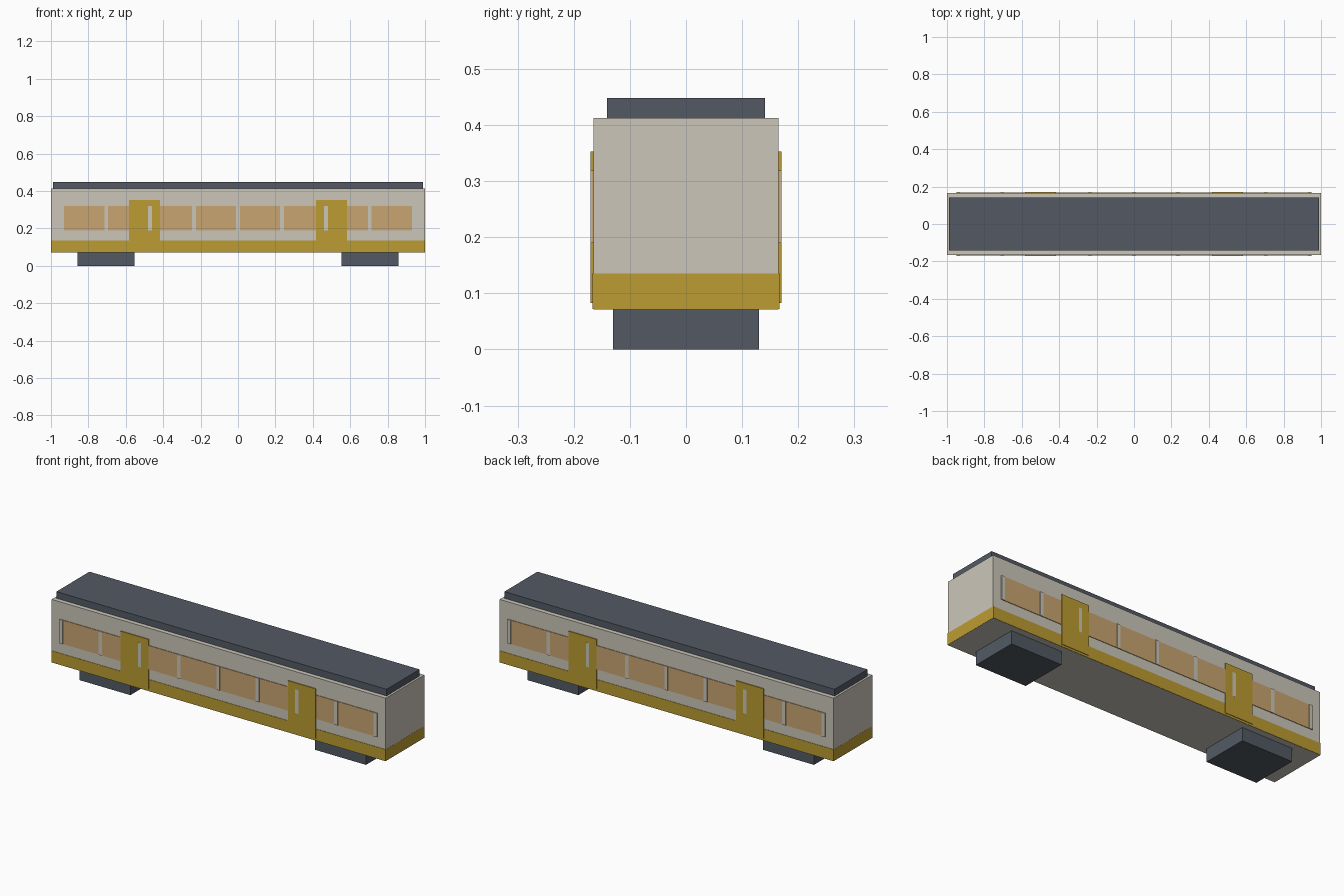
import bpy

if "Cube" in bpy.data.objects:
    bpy.data.objects.remove(bpy.data.objects["Cube"])


def material(name, rgb):
    """Flat colour from 0-255 sRGB, stored as linear."""
    lin = [c / 255 / 12.92 if c < 10 else ((c / 255 + 0.055) / 1.055) ** 2.4 for c in rgb]
    m = bpy.data.materials.new(name)
    m.diffuse_color = (*lin, 1)
    m.use_nodes = True
    m.node_tree.nodes["Principled BSDF"].inputs["Base Color"].default_value = m.diffuse_color
    return m


cream = material("cream_paint", (203, 198, 186))
yellow = material("mustard_paint", (188, 156, 50))
glass = material("amber_glass", (201, 165, 113))
slate = material("slate_grey", (83, 90, 100))


def box(name, x, y, z, mat):
    """Box from (min, max) ranges on each axis."""
    bpy.ops.mesh.primitive_cube_add(size=1, location=[(a + b) / 2 for a, b in (x, y, z)])
    ob = bpy.context.object
    ob.name = name
    ob.scale = [b - a for a, b in (x, y, z)]
    bpy.ops.object.transform_apply(location=False, rotation=False, scale=True)
    ob.data.materials.append(mat)
    return ob


# Carriage body, lower stripe and roof
box("carriage_body", (-0.9995, 0.9995), (-0.165, 0.165), (0.0715, 0.412), cream)
box("lower_stripe", (-1, 1), (-0.167, 0.167), (0.072, 0.135), yellow)
box("roof", (-0.988, 0.988), (-0.141, 0.141), (0.412, 0.448), slate)

# Bogies
for side, x in (("left", -0.705), ("right", 0.705)):
    box(side + "_bogie", (x - 0.152, x + 0.152), (-0.13, 0.13), (0, 0.0715), slate)

# Side details on both long walls
for wall, s in (("front", -1), ("back", 1)):
    def plate(name, x, z, depth, mat):
        box(wall + "_" + name, x, sorted((s * 0.164, s * depth)), z, mat)

    # Window band divided by slim pillars
    plate("window_band", (-0.95, 0.95), (0.19, 0.319), 0.168, glass)
    for i in range(-4, 5):
        x = i * 0.235
        plate(f"window_pillar_{i + 5}", (x - 0.01, x + 0.01), (0.19, 0.319), 0.1705, cream)

    # Doors
    for side, x in (("left", -0.5), ("right", 0.5)):
        plate(side + "_door", (x - 0.083, x + 0.083), (0.083, 0.353), 0.17, yellow)
